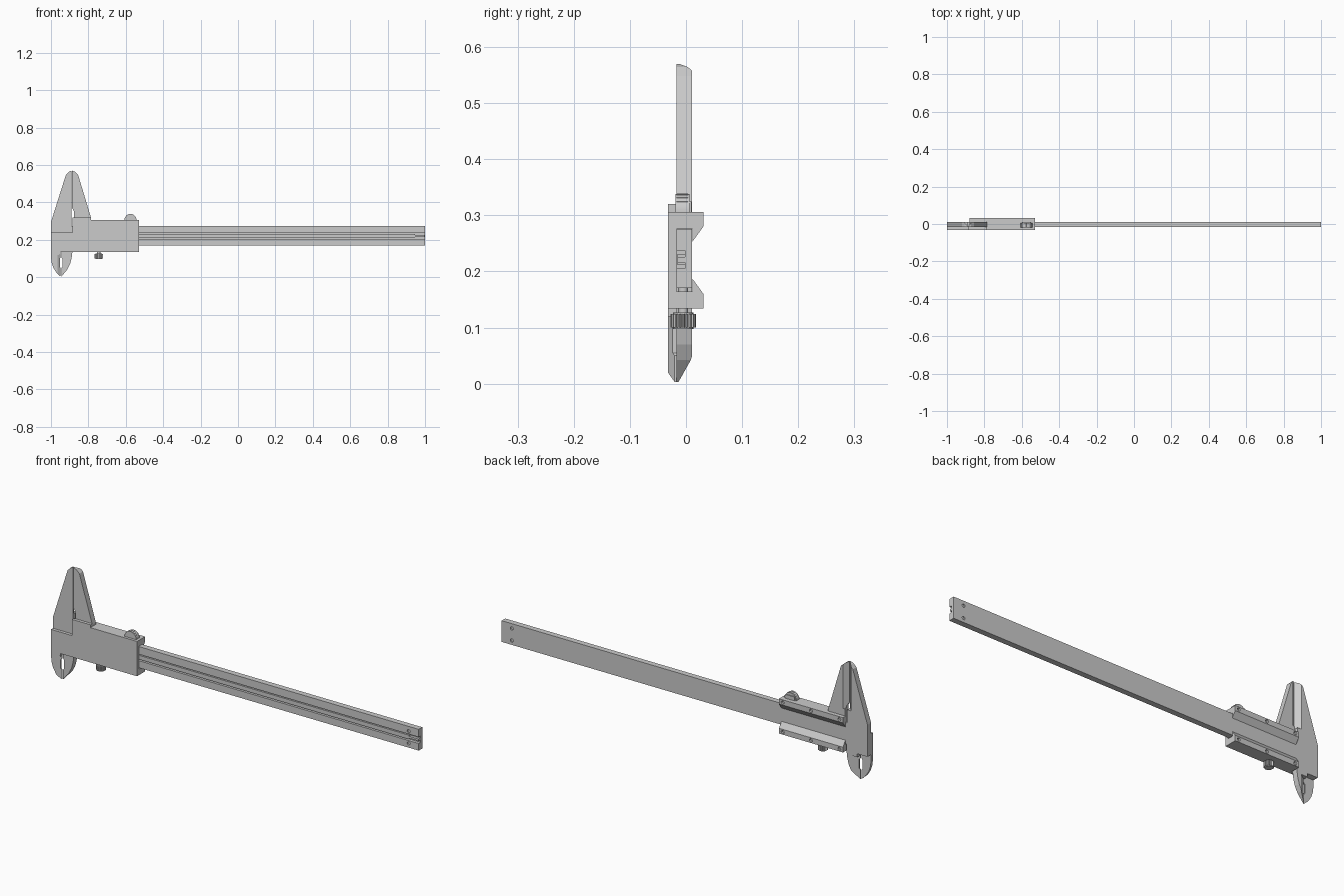
import bpy, bmesh, math
from mathutils import Vector

if "Cube" in bpy.data.objects:
    bpy.data.objects.remove(bpy.data.objects["Cube"])


def prism(name, pts, lo, hi, axis='y'):
    """Extrude a 2D outline along an axis (y: xz outline, x: yz, z: xy)."""
    place = {'y': lambda a, b, d: (a, d, b),
             'x': lambda a, b, d: (d, a, b),
             'z': lambda a, b, d: (a, b, d)}[axis]
    bm = bmesh.new()
    face = bm.faces.new([bm.verts.new(place(a, b, lo)) for a, b in pts])
    ext = bmesh.ops.extrude_face_region(bm, geom=[face], use_keep_orig=True)
    shift = Vector(place(0, 0, hi - lo))
    for v in ext['geom']:
        if isinstance(v, bmesh.types.BMVert):
            v.co += shift
    bmesh.ops.recalc_face_normals(bm, faces=bm.faces)
    mesh = bpy.data.meshes.new(name)
    bm.to_mesh(mesh)
    bm.free()
    ob = bpy.data.objects.new(name, mesh)
    bpy.context.collection.objects.link(ob)
    return ob


def circle(a, b, r, n=24, arc=2 * math.pi):
    steps = n if arc > 6 else n + 1
    return [(a + r * math.cos(arc * i / n), b + r * math.sin(arc * i / n))
            for i in range(steps)]


def rect(a0, a1, b0, b1):
    return [(a0, b0), (a1, b0), (a1, b1), (a0, b1)]


def cut(ob, *cutters):
    """Subtract the cutters, bake the result and delete the cutters."""
    for c in cutters:
        m = ob.modifiers.new('cut', 'BOOLEAN')
        m.operation, m.solver, m.object = 'DIFFERENCE', 'EXACT', c
        c.hide_render = True
    dg = bpy.context.evaluated_depsgraph_get()
    mesh = bpy.data.meshes.new_from_object(ob.evaluated_get(dg))
    ob.modifiers.clear()
    ob.data = mesh
    for c in cutters:
        bpy.data.objects.remove(c)


def smooth(ob):
    bpy.ops.object.select_all(action='DESELECT')
    ob.select_set(True)
    bpy.context.view_layer.objects.active = ob
    bpy.ops.object.shade_smooth_by_angle(angle=math.radians(25))


FRONT, BEAM_F, BEAM_B, BACK = -0.032, -0.017, 0.011, 0.032


def jaw_v():
    # knife-edge groove along the back of the outside jaws
    return prism('jaw_cutter', [(-0.888, -0.013), (-0.915, 0.015), (-0.861, 0.015)],
                 0.34, 0.6, 'z')


# Beam with fixed outside jaw and fixed inside blade
beam = prism('main_beam', [
    (-1, 0.295), (-0.92, 0.548), (-0.905, 0.563), (-0.889, 0.57), (-0.889, 0.275),
    (1, 0.275), (1, 0.17), (-0.885, 0.17), (-0.885, 0.137), (-0.89, 0.1),
    (-0.898, 0.07), (-0.912, 0.042), (-0.944, 0.003), (-0.944, 0.05),
    (-0.939, 0.055), (-0.939, 0.1), (-0.944, 0.105), (-0.944, 0.137), (-1, 0.137)],
    BEAM_F, BEAM_B)
blade_knife = prism('blade_cutter', [(-0.95, -0.0175), (-0.904, 0.014), (-0.95, 0.014)],
                    -0.02, 0.12, 'z')
rod_groove = prism('groove_cutter', rect(-0.86, 1.02, 0.205, 0.237), -0.03, -0.002)
holes = [prism('hole_cutter', circle(0.945, z, 0.008), y0, y1)
         for z in (0.191, 0.251) for y0, y1 in ((-0.03, -0.011), (0.005, 0.03))]
cut(beam, jaw_v(), blade_knife, rod_groove, *holes)

# Depth rod, narrowed at its free end
prism('depth_rod', [(-0.8, 0.211), (0.945, 0.211), (0.945, 0.216), (0.998, 0.216),
                    (0.998, 0.226), (0.945, 0.226), (0.945, 0.231), (-0.8, 0.231)],
      -0.0155, -0.002)

# Sliding outside jaw with relief notch
moving = prism('moving_jaw', [
    (-0.887, 0.57), (-0.872, 0.564), (-0.855, 0.548), (-0.785, 0.315), (-0.785, 0.276),
    (-0.876, 0.276), (-0.876, 0.35), (-0.887, 0.37)], BEAM_F, BEAM_B)
cut(moving, jaw_v())

# Front plate of the slider with its inside blade
plate = prism('slider_plate', [
    (-1, 0.24), (-0.885, 0.24), (-0.885, 0.32), (-0.785, 0.32), (-0.785, 0.306),
    (-0.53, 0.306), (-0.53, 0.134), (-0.948, 0.134), (-0.948, 0.105), (-0.953, 0.1),
    (-0.953, 0.055), (-0.948, 0.05), (-0.948, 0.003), (-0.972, 0.026),
    (-0.988, 0.052), (-0.997, 0.08), (-1, 0.11)], FRONT, BEAM_F)
cut(plate, prism('blade_cutter', [(-0.944, -0.0175), (-0.971, -0.036), (-0.944, -0.036)],
                 -0.02, 0.12, 'z'))

# Dovetail rails on the back, mirrored about the beam centre, with screw holes
for name, s in (('upper_rail', 1), ('lower_rail', -1)):
    mid = 0.22
    rail = prism(name, [(y, mid + s * h) for y, h in (
        (BEAM_F, 0.086), (BACK - 0.001, 0.086), (BACK - 0.001, 0.06),
        (0.0115, 0.033), (0.0115, 0.056), (BEAM_F, 0.056))], -0.88, -0.53, 'x')
    cut(rail, *[prism('screw_cutter', circle(x, mid + s * 0.073, 0.008), 0.022, 0.05)
                for x in (-0.86, -0.705, -0.55)])

# Thumb grip: half disc with ridges
grip = prism('thumb_grip', circle(-0.575, 0.306, 0.032, 24, math.pi), -0.019, 0.006)
smooth(grip)
for i in range(2, 9):
    a = math.pi * i / 10
    prism('grip_ridge', circle(-0.575 + 0.0315 * math.cos(a), 0.306 + 0.0315 * math.sin(a),
                               0.0015, 6), -0.017, 0.004)
prism('grip_spring', rect(-0.60, -0.55, 0.3, 0.325), 0.006, 0.010)

# Knurled locking screw under the slider
cx, cy = -0.745, -0.005
knurl = [((0.0225 if i % 4 < 2 else 0.0195), 2 * math.pi * i / 80) for i in range(80)]
prism('lock_screw_head', [(cx + r * math.cos(a), cy + r * math.sin(a)) for r, a in knurl],
      0.1, 0.124, 'z')
smooth(prism('lock_screw_stem', circle(cx, cy, 0.009), 0.12, 0.17, 'z'))
smooth(prism('lock_screw_cap', circle(cx, cy, 0.018), 0.0975, 0.127, 'z'))
